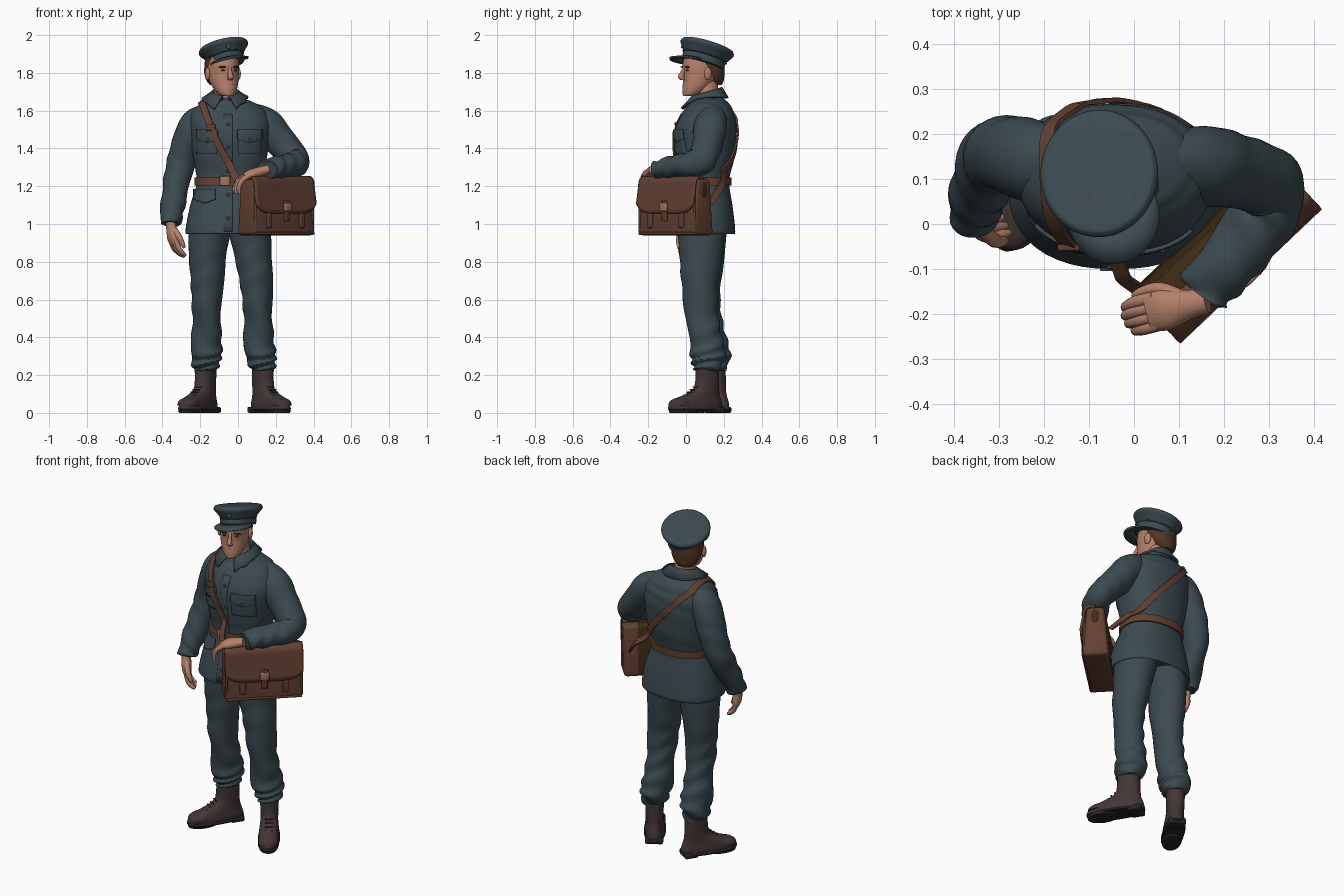
import bpy, bmesh
from math import sin, cos, pi, radians, copysign
from mathutils import Vector, Matrix
from mathutils.bvhtree import BVHTree

if "Cube" in bpy.data.objects:
    bpy.data.objects.remove(bpy.data.objects["Cube"])


def material(name, *rgb):
    m = bpy.data.materials.new(name)
    m.use_nodes = True
    m.diffuse_color = (*rgb, 1)
    bsdf = m.node_tree.nodes["Principled BSDF"]
    bsdf.inputs["Base Color"].default_value = (*rgb, 1)
    bsdf.inputs["Roughness"].default_value = 0.8
    return m


CLOTH = material("blue grey cloth", .045, .069, .08)
SKIN = material("skin", .46, .22, .145)
LIP = material("lip", .34, .14, .09)
HAIR = material("brown hair", .085, .036, .017)
LEATHER = material("brown leather", .125, .051, .032)
LINING = material("dark olive leather", .05, .025, .007)
METAL = material("copper metal", .38, .18, .115)
BOOT = material("dark boot leather", .055, .036, .036)
SOLE = material("black sole", .018, .018, .021)
parts = []


def finish(name, bm, mat, M=None):
    bmesh.ops.recalc_face_normals(bm, faces=bm.faces)
    me = bpy.data.meshes.new(name)
    bm.to_mesh(me)
    bm.free()
    if M:
        me.transform(M)
    me.materials.append(mat)
    ob = bpy.data.objects.new(name, me)
    bpy.context.collection.objects.link(ob)
    parts.append(ob)
    return ob


def spline(rows, steps, closed=False):
    """Catmull-Rom through rows of numbers."""
    n, out = len(rows), []
    pick = (lambda i: rows[i % n]) if closed else (lambda i: rows[max(0, min(n - 1, i))])
    for i in range(n if closed else n - 1):
        for s in range(steps):
            t = s / steps
            out.append([b + .5 * t * (c - a + t * (2 * a - 5 * b + 4 * c - d + t * (3 * (b - c) + d - a)))
                        for a, b, c, d in zip(pick(i - 1), pick(i), pick(i + 1), pick(i + 2))])
    return out if closed else out + [list(rows[-1])]


def skin_rows(bm, rows, wrap=True, loop=False):
    vs = [[bm.verts.new(p) for p in r] for r in rows]
    n = len(vs[0])
    for k in range(len(vs) if loop else len(vs) - 1):
        a, b = vs[k], vs[(k + 1) % len(vs)]
        for j in range(n if wrap else n - 1):
            bm.faces.new((a[j], a[(j + 1) % n], b[(j + 1) % n], b[j]))
    return vs


def loft(name, rings, mat, ref=None, n=28, steps=4, folds=0, M=None, power=2.0):
    """Rings of (x, y, z, rx, ry); level unless ref gives the direction of rx."""
    dense = spline(rings, steps)
    mid = [Vector(r[:3]) for r in dense]
    rows = []
    for i, (x, y, z, rx, ry) in enumerate(dense):
        u, v = Vector((1, 0, 0)), Vector((0, 1, 0))
        if ref:
            t = (mid[min(i + 1, len(mid) - 1)] - mid[max(i - 1, 0)]).normalized()
            u = (Vector(ref) - t * t.dot(Vector(ref))).normalized()
            v = t.cross(u)
        row = []
        for k in range(n):
            a = 2 * pi * k / n
            c, s = [copysign(abs(q) ** (2 / power), q) for q in (cos(a), sin(a))]
            w = folds * (i / len(dense)) * sin(.7 * i + 3 * sin(a + .15 * i))
            row.append(mid[i] + u * c * (rx + w) + v * s * (ry + w))
        rows.append(row)
    bm = bmesh.new()
    vs = skin_rows(bm, rows)
    bm.faces.new(vs[0])
    bm.faces.new(vs[-1])
    return finish(name, bm, mat, M)


def ball(name, loc, size, mat, M=None):
    bm = bmesh.new()
    bmesh.ops.create_uvsphere(bm, u_segments=16, v_segments=10, radius=1,
                              matrix=Matrix.LocRotScale(loc, None, Vector(size)))
    return finish(name, bm, mat, M)


def box(name, loc, size, mat, M=None, bevel=.004, top=1, cut=None):
    bm = bmesh.new()
    bmesh.ops.create_cube(bm, size=1)
    for v in bm.verts:
        v.co.y *= top if v.co.z > 0 else 1
        v.co = Vector(loc) + v.co * Vector(size)
    bmesh.ops.bevel(bm, geom=bm.edges[:], offset=bevel, segments=3, affect='EDGES', profile=.5)
    if cut:
        bmesh.ops.bisect_plane(bm, geom=bm.verts[:] + bm.edges[:] + bm.faces[:],
                               plane_co=(cut, 0, 0), plane_no=(1, 0, 0))
    return finish(name, bm, mat, M)


def thicken(ob, t):
    m = ob.modifiers.new("thickness", 'SOLIDIFY')
    m.thickness, m.offset = t, 0
    return ob


# jacket body
torso = loft("jacket", [(-.04, .085, .985, .2, .14), (-.04, .08, .95, .238, .18), (-.04, .085, 1.08, .218, .163),
                        (-.045, .095, 1.22, .174, .134), (-.042, .1, 1.34, .193, .153), (-.04, .103, 1.48, .213, .164),
                        (-.045, .112, 1.56, .21, .15), (-.048, .12, 1.61, .184, .124), (-.053, .125, 1.645, .135, .098),
                        (-.062, .125, 1.665, .08, .072), (-.065, .125, 1.67, .05, .05)],
             CLOTH, n=48, steps=6, folds=.003, power=2.3)
BODY = BVHTree.FromPolygons([v.co for v in torso.data.vertices], [p.vertices for p in torso.data.polygons])


def front(x, z):
    hit = BODY.ray_cast(Vector((x, -1, z)), Vector((0, 1, 0)))[0]
    return hit or Vector((x, .1, z))


def patch(name, x0, x1, z0, z1, lift=.002, dip=0):
    """Cloth plate lying on the chest, its lower edge dipping in the middle."""
    rows = []
    for i in range(13):
        v = i / 12
        rows.append([])
        for j in range(9):
            u = j / 8
            low = z0 - dip * (1 - abs(2 * u - 1))
            rows[-1].append(front(x0 + (x1 - x0) * u, low + (z1 - low) * v) + Vector((0, -lift, 0)))
    bm = bmesh.new()
    skin_rows(bm, rows, wrap=False)
    return thicken(finish(name, bm, CLOTH), .009)


def ribbon(name, pts, width, mat, closed=False, thick=.01):
    """Flat leather band that clings to the jacket where it is near."""
    P, N = [], []
    for p in spline(pts, 8, closed):
        p = Vector(p)
        loc, nor, _, dist = BODY.find_nearest(p)
        cling = min(1, max(0, 2 - dist / .04))
        away = Vector((p.x + .04, p.y - .1, 0)).normalized()
        P.append(p.lerp(loc + nor * .007, cling))
        N.append(away.lerp(nor, cling).normalized())
    rows, n = [], len(P)
    for i in range(n):
        a, b = (P[i - 1], P[(i + 1) % n]) if closed else (P[max(i - 1, 0)], P[min(i + 1, n - 1)])
        w = (b - a).cross(N[i]).normalized() * width / 2
        h = N[i] * thick / 2
        rows.append([P[i] + w + h, P[i] - w + h, P[i] - w - h, P[i] + w - h])
    bm = bmesh.new()
    vs = skin_rows(bm, rows, loop=closed)
    if not closed:
        bm.faces.new(vs[0])
        bm.faces.new(vs[-1])
    return finish(name, bm, mat)


# jacket details
patch("button_placket", -.075, -.03, .96, 1.58, 0)
for side, x0, x1 in (("right", -.215, -.11), ("left", .0, .125)):
    patch(side + "_chest_pocket", x0, x1, 1.37, 1.48, 0)
    patch(side + "_pocket_flap", x0 - .004, x1 + .004, 1.45, 1.5, .006, .02)
    ball(side + "_pocket_button", front((x0 + x1) / 2, 1.447) - Vector((0, .012, 0)), (.008, .005, .008), CLOTH)
patch("hip_pocket_flap", -.235, -.12, 1.13, 1.185, .008, .02)
for k in range(5):
    ball("jacket_button", front(-.052, 1.03 + .125 * k) - Vector((0, .006, 0)), (.009, .006, .009), CLOTH)

# turned-down collar, open at the front, its lower edge resting on the jacket
rows = [[], [], []]
for k in range(41):
    for row, gap, r, z, drop in zip(rows, (.25, .25, .55), (.062, .072, .1), (1.66, 1.72, 1.665), (.03, .045, .085)):
        a = gap + (2 * pi - 2 * gap) * k / 40
        f = (1 + cos(a)) / 2
        row.append(Vector((-.065 + r * sin(a), .12 - r * cos(a) * (1 + .25 * f), z - drop * f)))
for p in rows[2]:
    loc, nor = BODY.find_nearest(p)[:2]
    p.xyz = loc + nor * .016
bm = bmesh.new()
skin_rows(bm, rows, wrap=False)
thicken(finish("collar", bm, CLOTH), .012)

# sleeves
loft("right_sleeve", [(-.13, .125, 1.565, .06, .075), (-.225, .14, 1.53, .08, .092), (-.28, .155, 1.4, .078, .085),
                      (-.315, .147, 1.27, .073, .078), (-.34, .085, 1.13, .066, .068), (-.354, .035, 1.03, .057, .058),
                      (-.356, .025, 1.0, .053, .053)], CLOTH, ref=(1, 0, 0), steps=8, folds=.006)
loft("left_sleeve", [(.03, .14, 1.56, .06, .085), (.145, .13, 1.525, .084, .094), (.23, .115, 1.43, .08, .084),
                     (.303, .085, 1.345, .073, .08), (.292, .025, 1.315, .074, .066), (.228, -.06, 1.303, .07, .06),
                     (.165, -.135, 1.29, .062, .05), (.15, -.155, 1.287, .056, .045)],
     CLOTH, ref=(1, -.8, 0), steps=8, folds=.006)


# hands: d along the fingers, w toward the thumb, p out of the palm
def hand(side, wrist, d, w, p, curl):
    o, d, w, p = [Vector(q) for q in (wrist, d, w, p)]
    at = lambda a, b, c, rx, ry: (*(o + d * a + w * b + p * c), rx, ry)
    loft(side + "_palm", [at(-.04, 0, 0, .028, .024), at(.01, 0, 0, .034, .026), at(.06, 0, 0, .046, .025),
                          at(.098, 0, .006, .042, .016)], SKIN, ref=w, n=16)
    for i in range(4):
        b, s = .032 - .021 * i, (.95, 1, .95, .8)[i]
        loft(side + "_finger", [at(.08, b, .002, .014, .014), at(.08 + .045 * s, b, .008 + curl * .3, .014, .013),
                                at(.08 + .075 * s - curl * .3, b * .9, .015 + curl, .012, .012),
                                at(.08 + .1 * s - curl, b * .9, .025 + curl * 1.5, .007, .007)], SKIN, ref=w, n=10)
    loft(side + "_thumb", [at(.015, .02, .005, .018, .016), at(.06, .05, .015, .016, .015),
                           at(.1, .052, .028, .013, .012), at(.12, .048, .036, .007, .007)], SKIN, ref=p, n=10)


hand("right", (-.354, .012, .985), (.15, -.15, -.98), (.4, -.9, .1), (.9, .4, .05), .015)
hand("left", (.125, -.178, 1.28), (-.93, -.2, -.25), (-.2, .95, .1), (-.15, -.1, -.95), .045)

# trousers and boots
heights = (1.04, .9, .75, .6, .45, .33, .27, .225)
widths = (.12, .106, .092, .08, .076, .083, .076, .058)
for side, xs, ys, turn in (
        ("right", (-.13, -.157, -.162, -.165, -.166, -.167, -.17, -.172), (.09, .09, .09, .09, .115, .14, .145, .148), -32),
        ("left", (.05, .07, .09, .103, .108, .115, .125, .132), (.08, .08, .075, .075, .095, .115, .115, .112), 33)):
    loft(side + "_trouser_leg", [(x, y, z, w, w * 1.13) for x, y, z, w in zip(xs, ys, heights, widths)],
         CLOTH, n=32, steps=8, folds=.009)
    M = Matrix.Translation((xs[-1], ys[-1], 0)) @ Matrix.Rotation(radians(turn), 4, 'Z')
    loft(side + "_boot", [(0, -.073, .02, .055, .16), (0, -.073, .045, .057, .162), (0, -.058, .075, .053, .138),
                          (0, -.024, .105, .049, .094), (0, -.002, .145, .049, .068), (0, 0, .26, .053, .062)],
         BOOT, M=M, n=32, power=2.3)
    box(side + "_heel", (0, .043, .016), (.1, .078, .032), SOLE, M, .01)
    loft(side + "_welt", [(0, -.073, .016, .057, .162), (0, -.073, .02, .061, .167), (0, -.073, .03, .06, .166)],
         BOOT, M=M, n=32, steps=1, power=2.3)
    loft(side + "_sole", [(0, -.073, .011, .056, .16), (0, -.073, .017, .06, .166)],
         SOLE, M=M, n=32, steps=1, power=2.3)
    loft(side + "_toe_pad", [(0, -.15, 0, .05, .082), (0, -.15, .016, .057, .086)], SOLE, M=M, steps=1)
    loft(side + "_toe_cap", [(0, -.165, .04, .055, .068), (0, -.163, .06, .053, .064), (0, -.145, .077, .04, .05),
                             (0, -.135, .082, .015, .02)], BOOT, M=M, power=2.2)
    for k in range(4):
        box(side + "_lace", (0, -.132 + .019 * k, .095 + .014 * k), (.045, .008, .007), BOOT, M, .003)

# head, facing to its left
H = Matrix.Translation((-.08, .087, 0)) @ Matrix.Rotation(radians(20), 4, 'Z')
loft("neck", [(-.065, .125, 1.6, .062, .065), (-.07, .115, 1.68, .056, .06), (-.08, .1, 1.77, .058, .065)], SKIN)
loft("head", [(0, -.082, 1.677, .022, .022), (0, -.063, 1.687, .042, .046), (0, -.04, 1.715, .06, .07),
              (0, -.018, 1.75, .073, .088), (0, 0, 1.79, .081, .104), (0, .003, 1.84, .083, .11),
              (0, .005, 1.9, .08, .1)], SKIN, M=H)
loft("hair", [(0, .07, 1.735, .045, .035), (0, .06, 1.76, .068, .055), (0, .045, 1.8, .085, .074),
              (0, .026, 1.84, .088, .094), (0, .014, 1.89, .086, .104)], HAIR, M=H)
loft("nose", [(0, -.1, 1.835, .009, .01), (0, -.112, 1.805, .01, .012), (0, -.121, 1.778, .015, .017),
              (0, -.11, 1.762, .014, .014)], SKIN, M=H, n=14)
ball("upper_lip", (0, -.1, 1.737), (.023, .008, .005), LIP, H)
ball("lower_lip", (0, -.098, 1.728), (.019, .008, .005), LIP, H)
ball("chin", (0, -.086, 1.698), (.028, .022, .02), SKIN, H)
for s, side in ((-1, "right"), (1, "left")):
    ball(side + "_ear", (s * .087, .0, 1.795), (.012, .021, .034), SKIN, H)
    ball(side + "_brow", (s * .036, -.098, 1.831), (.024, .009, .005), HAIR, H)
    ball(side + "_eye", (s * .034, -.097, 1.814), (.012, .005, .005), HAIR, H)

# peaked cap, tipped back
C = (Matrix.Translation((-.058, .088, 1.846)) @ Matrix.Rotation(radians(13), 4, 'Z')
     @ Matrix.Rotation(radians(-9), 4, 'Y') @ Matrix.Rotation(radians(-18), 4, 'X'))
loft("cap", [(0, 0, 0, .093, .115), (0, 0, .022, .095, .117), (0, 0, .04, .096, .118), (0, 0, .062, .113, .131),
             (0, 0, .085, .132, .146), (0, 0, .1, .129, .143), (0, 0, .107, .114, .127), (0, 0, .11, .05, .05),
             (0, 0, .11, .004, .004)], CLOTH, M=C, n=48)
loft("cap_band_piping", [(0, 0, .036, .095, .117), (0, 0, .04, .101, .123), (0, 0, .044, .095, .117)],
     CLOTH, M=C, n=48, steps=2)
rows = []
for k in range(25):
    a = radians(-75 + 150 * k / 24)
    reach = .066 * max(0, cos(a * 1.2)) ** .8
    rows.append([(sin(a) * (.092 + r), -cos(a) * (.113 + r), .006 - .42 * r) for r in (0, reach / 2, reach)])
bm = bmesh.new()
skin_rows(bm, rows, wrap=False)
thicken(finish("cap_visor", bm, CLOTH, C), .009)
ball("cap_badge", (0, -.13, .06), (.013, .007, .015), CLOTH, C)

# belt and shoulder strap
ribbon("belt", [(-.045 + .18 * cos(k * pi / 6), .095 + .14 * sin(k * pi / 6), 1.225) for k in range(12)],
       .042, LEATHER, closed=True)
box("belt_buckle", front(-.07, 1.228) - Vector((0, .014, 0)), (.055, .014, .05), METAL)
ribbon("shoulder_strap", [(.01, -.145, 1.2), (-.03, -.115, 1.28), (-.08, -.055, 1.38), (-.135, -.035, 1.5),
                          (-.17, .01, 1.59), (-.185, .11, 1.64), (-.165, .2, 1.6), (-.09, .255, 1.52), (.02, .26, 1.4),
                          (.12, .23, 1.28), (.21, .18, 1.19), (.28, .13, 1.11)], .036, LEATHER)
box("strap_slider", front(-.145, 1.51) - Vector((0, .012, 0)), (.05, .014, .035), LEATHER)

# satchel, hung at the left hip, its inner side darker toward the body
B = Matrix.Translation((.201, -.054, 1.09)) @ Matrix.Rotation(radians(43.5), 4, 'Z')
bag = box("satchel", (0, 0, 0), (.435, .15, .3), LEATHER, B, .02, top=.66, cut=.14)
bag.data.materials.append(LINING)
inward = B.to_3x3() @ Vector((0, 1, 0))
for f in bag.data.polygons:
    inner = f.normal.z > .6 or f.normal.dot(inward) > .6
    f.material_index = int(inner and (B.inverted() @ f.center).x < .14)
rows = []
for k in range(25):
    u = k / 12 - 1
    end = -.035 + .05 * abs(u) ** 6
    rows.append([(u * .217, y, z) for y, z in spline(
        [(.0, .152), (-.035, .157), (-.058, .139), (-.066, .09), (-.08, end)], 4)])
bm = bmesh.new()
skin_rows(bm, rows, wrap=False)
thicken(finish("satchel_flap", bm, LEATHER, B), .012)
for s in (-1, 1):
    box("satchel_tab", (s * .12, -.074, -.07), (.034, .016, .08), LEATHER, B, .006)
    box("satchel_edge_piping", (s * .208, -.063, -.02), (.014, .014, .23), LEATHER, B, .005)
ball("satchel_end_patch", (.217, 0, .09), (.005, .02, .04), LINING, B)
box("satchel_base_piping", (0, -.07, -.14), (.42, .014, .014), LEATHER, B, .005)
box("satchel_clasp_strap", (0, -.083, -.02), (.036, .014, .11), LEATHER, B, .005)
box("satchel_buckle", (0, -.09, .0), (.05, .014, .045), METAL, B, .005)

# smooth shading with sharp edges kept
for ob in parts:
    ob.select_set(True)
bpy.context.view_layer.objects.active = torso
bpy.ops.object.shade_smooth_by_angle(angle=radians(45))
